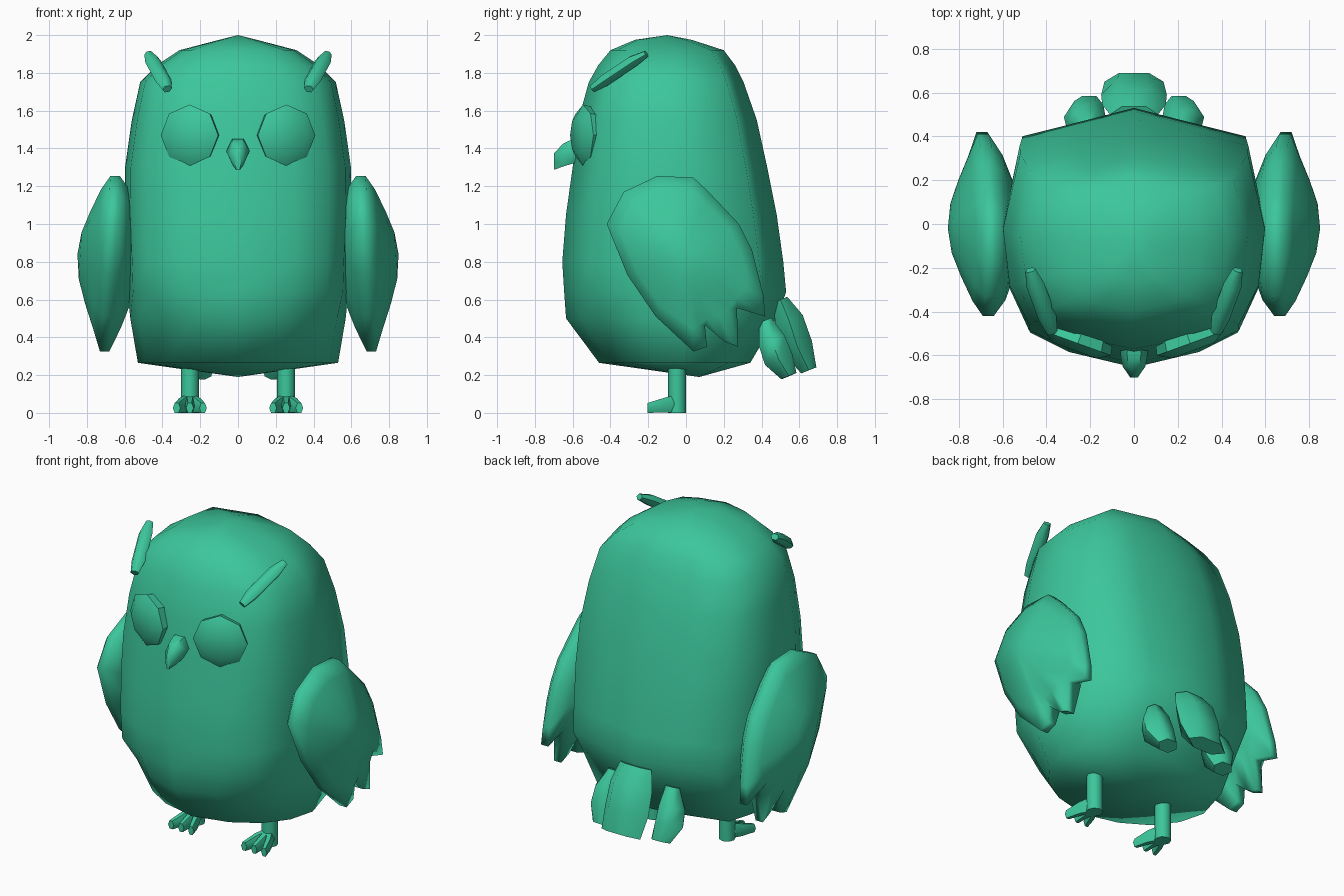
import bpy, bmesh, math
from mathutils import Vector

cube = bpy.data.objects.get("Cube")
if cube:
    bpy.data.objects.remove(cube, do_unlink=True)

green = bpy.data.materials.new("jade_green")
green.use_nodes = True
colour = (0.045, 0.57, 0.33, 1)
green.diffuse_color = colour
green.node_tree.nodes["Principled BSDF"].inputs["Base Color"].default_value = colour

X, Y, Z = Vector((1, 0, 0)), Vector((0, 1, 0)), Vector((0, 0, 1))


def circle(n):
    return [(math.cos(2 * math.pi * i / n), math.sin(2 * math.pi * i / n)) for i in range(n)]


def mirrored(half):
    return half + [(-a, b) for a, b in half[-2:0:-1]]


def loft(name, stations, u=X, v=None, angle=60):
    """Skin stations of (section, centre, half width, half depth) into a closed shape."""
    u = Vector(u)
    if v is None:
        path = (Vector(stations[-1][1]) - Vector(stations[0][1])).normalized()
        u = (u - path * u.dot(path)).normalized()
        v = path.cross(u)
    bm = bmesh.new()
    rings = [[bm.verts.new(Vector(c) + u * (a * w) + v * (b * d)) for a, b in section]
             for section, c, w, d in stations]
    n = len(rings[0])
    for r0, r1 in zip(rings, rings[1:]):
        for i in range(n):
            j = (i + 1) % n
            bm.faces.new((r0[i], r0[j], r1[j], r1[i]))
    for ring, station in ((rings[0], stations[0]), (rings[-1], stations[-1])):
        if station[2] > 0:
            bm.faces.new(ring)
    bmesh.ops.remove_doubles(bm, verts=bm.verts[:], dist=1e-5)
    bmesh.ops.recalc_face_normals(bm, faces=bm.faces[:])
    mesh = bpy.data.meshes.new(name)
    bm.to_mesh(mesh)
    bm.free()
    mesh.materials.append(green)
    ob = bpy.data.objects.new(name, mesh)
    bpy.context.collection.objects.link(ob)
    bpy.ops.object.select_all(action='DESELECT')
    ob.select_set(True)
    bpy.context.view_layer.objects.active = ob
    bpy.ops.object.shade_smooth_by_angle(angle=math.radians(angle))


hexagon, octagon = circle(6), circle(8)

# Body: rounded front, gently pointed back, front corners cut away near the base
full = mirrored([(0, -1), (.5, -.88), (.8, -.73), (.95, -.38),
                 (1, .12), (.87, .78), (.43, .89), (0, 1)])
chopped = mirrored([(0, -1), (.42, -.86), (.72, -.62), (.92, -.28),
                    (1, .12), (.87, .72), (.43, .88), (0, 1)])
# Rows: section, height, half width, front y, back y
rows = [(chopped, .19, 0, .07, .07), (chopped, .265, .53, -.46, .34),
        (chopped, .5, .57, -.635, .48), (full, .64, .585, -.645, .53),
        (full, .8, .59, -.655, .515), (full, 1.05, .60, -.635, .48),
        (full, 1.3, .598, -.6, .43), (full, 1.55, .562, -.57, .375),
        (full, 1.75, .518, -.515, .305), (full, 1.84, .43, -.465, .26),
        (full, 1.92, .31, -.40, .20), (full, 1.975, .1, -.27, .03),
        (full, 2.0, 0, -.1, -.1)]
loft("body", [(sec, (0, (f + b) / 2, z), w, (b - f) / 2) for sec, z, w, f, b in rows],
     X, Y, 100)

# Beak: short hooked taper
loft("beak", [(hexagon, c, w, d) for c, w, d in (
    ((0, -.5, 1.385), .06, .07), ((0, -.60, 1.385), .062, .075),
    ((0, -.65, 1.365), .052, .07), ((0, -.70, 1.33), .018, .05))], X, Z)

# Middle tail feather
loft("tail_feather_middle", [(hexagon, c, w, d) for c, w, d in (
    ((0, .50, .60), .11, .045), ((0, .545, .49), .145, .09),
    ((0, .59, .35), .15, .095), ((0, .65, .225), .135, .05))])

# Wing: edge outline (y, z) with three feather tips, and a plain oval for its thick core
cy, cz = -.02, .84
edge = [(-.42, 1.0), (-.33, 1.17), (-.15, 1.255), (.04, 1.245), (.12, 1.17), (.28, 1.0),
        (.35, .86), (.41, .62), (.42, .51), (.27, .555), (.275, .35), (.20, .38),
        (.10, .465), (.11, .35), (.04, .325), (-.16, .51), (-.31, .73)]
core = [(-.42, 1.0), (-.33, 1.17), (-.15, 1.255), (.04, 1.245), (.12, 1.17), (.28, 1.0),
        (.35, .86), (.39, .72), (.38, .62), (.33, .56), (.28, .49), (.21, .45),
        (.14, .43), (.09, .39), (.04, .37), (-.16, .51), (-.31, .73)]
edge, core = ([(y - cy, z - cz) for y, z in line] for line in (edge, core))
# Steps outward: section, x, scale
wing_steps = [(core, .54, 0), (core, .545, .5), (core, .595, .82), (edge, .65, 1),
              (edge, .70, 1), (core, .745, .83), (core, .795, .55), (core, .835, .28),
              (core, .85, 0)]

for side, s in (("left", 1), ("right", -1)):
    loft(f"{side}_wing", [(sec, (s * x, cy, cz), k, k) for sec, x, k in wing_steps],
         Y, Vector((-s * .06, 0, 1)), 75)

    # Eye: bevelled octagonal disc turned slightly outward
    yaw = math.radians(20)
    out = Vector((s * math.sin(yaw), -math.cos(yaw), 0))
    across = Vector((math.cos(yaw), s * math.sin(yaw), 0))
    eye = Vector((s * .257, -.545, 1.47))
    loft(f"{side}_eye", [(octagon, eye + out * d, r, r)
                         for d, r in ((-.05, .15), (0, .162), (.035, .105))], across, Z, 35)

    # Ear tuft: slanting rounded feather
    loft(f"{side}_ear_tuft", [(hexagon, c, w, d) for c, w, d in (
        ((s * .375, -.495, 1.715), .026, .022), ((s * .395, -.43, 1.76), .042, .036),
        ((s * .45, -.28, 1.86), .042, .036), ((s * .473, -.21, 1.9), .024, .02))])

    # Outer tail feather
    loft(f"{side}_tail_feather", [(hexagon, c, w, d) for c, w, d in (
        ((s * .20, .42, .49), .05, .04), ((s * .222, .455, .38), .09, .085),
        ((s * .225, .49, .285), .095, .09), ((s * .205, .545, .195), .065, .05))])

    # Leg and three spread toes
    loft(f"{side}_leg", [(octagon, (s * .255, -.047, z), .048, .048) for z in (0, .32)], X, Y)
    for toe, spread in (("inner", -.07), ("middle", 0), ("outer", .07)):
        loft(f"{side}_{toe}_toe", [(hexagon, c, w, d) for c, w, d in (
            ((s * .255, -.05, .05), .038, .055),
            ((s * (.255 + spread * .6), -.12, .04), .028, .044),
            ((s * (.255 + spread), -.205, .026), .02, .03))], X, Z)
